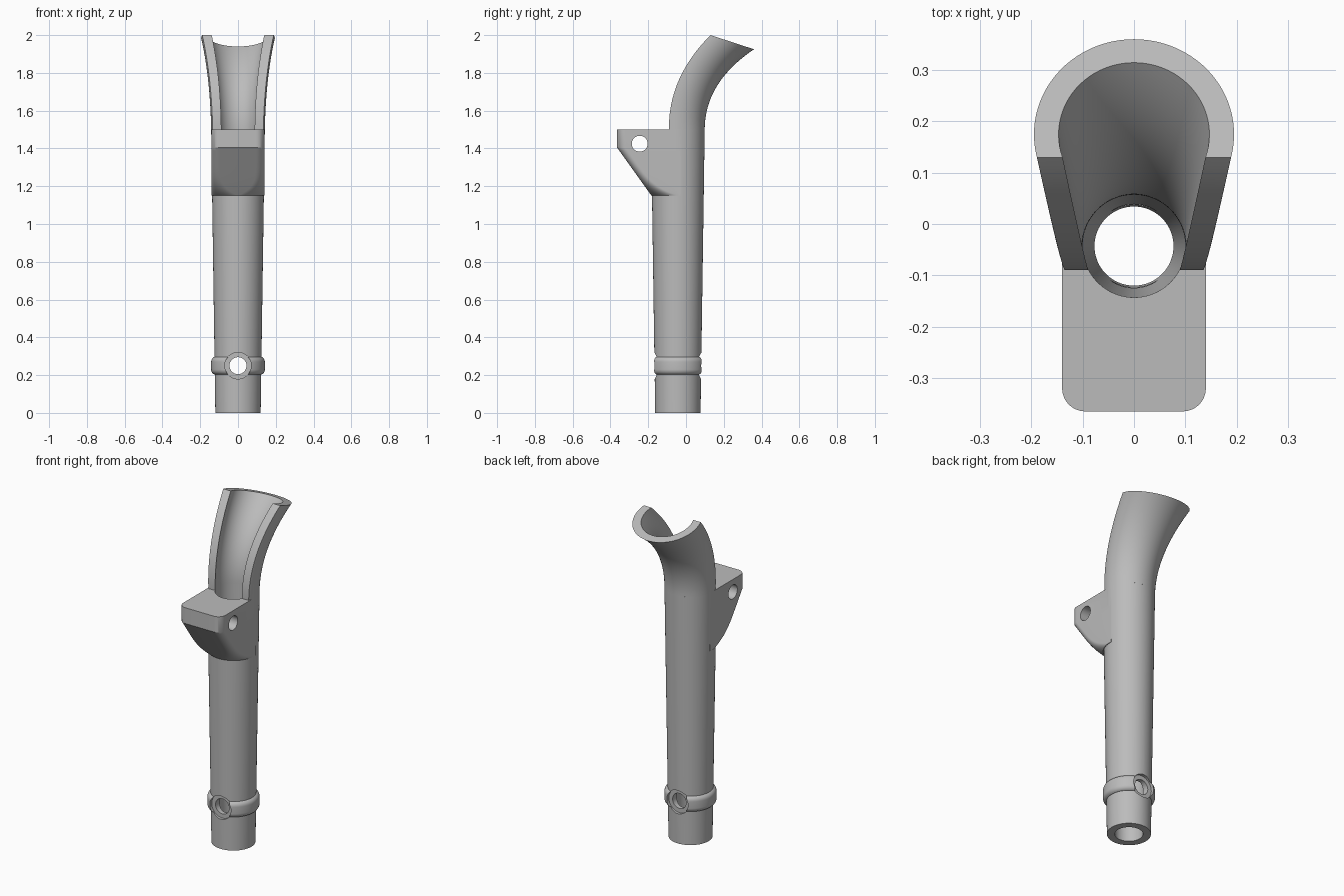
import bpy, bmesh, math
from mathutils import Vector, Matrix

if "Cube" in bpy.data.objects:
    bpy.data.objects.remove(bpy.data.objects["Cube"])

AXIS_Y = -0.043      # tube axis
TOP = 1.5            # top of the full tube
SEG = 96

grey = bpy.data.materials.new("plain grey")
grey.use_nodes = True
grey.diffuse_color = (0.5, 0.5, 0.5, 1)
grey.node_tree.nodes["Principled BSDF"].inputs["Base Color"].default_value = (0.5, 0.5, 0.5, 1)


def loft(name, rings):
    """Closed solid through a list of equally long closed sections."""
    bm = bmesh.new()
    rows = [[bm.verts.new(p) for p in ring] for ring in rings]
    n = len(rows[0])
    for a, b in zip(rows, rows[1:]):
        for i in range(n):
            j = (i + 1) % n
            bm.faces.new((a[i], a[j], b[j], b[i]))
    bm.faces.new(rows[0][::-1])
    bm.faces.new(rows[-1])
    bmesh.ops.recalc_face_normals(bm, faces=bm.faces)
    me = bpy.data.meshes.new(name)
    bm.to_mesh(me)
    bm.free()
    me.materials.append(grey)
    ob = bpy.data.objects.new(name, me)
    bpy.context.collection.objects.link(ob)
    return ob


def turned(name, profile):
    """Solid of revolution about the tube axis from (radius, z) pairs."""
    angles = [2 * math.pi * i / SEG for i in range(SEG)]
    return loft(name, [[(r * math.cos(a), AXIS_Y + r * math.sin(a), z) for a in angles]
                       for r, z in profile])


def rod(name, radius, start, end):
    """Round rod between two points."""
    start, end = Vector(start), Vector(end)
    d = end - start
    bm = bmesh.new()
    turn = d.to_track_quat('Z', 'Y').to_matrix().to_4x4()
    bmesh.ops.create_cone(bm, cap_ends=True, segments=48, radius1=radius, radius2=radius,
                          depth=d.length, matrix=Matrix.Translation((start + end) / 2) @ turn)
    me = bpy.data.meshes.new(name)
    bm.to_mesh(me)
    bm.free()
    me.materials.append(grey)
    ob = bpy.data.objects.new(name, me)
    bpy.context.collection.objects.link(ob)
    return ob


def activate(ob):
    bpy.ops.object.select_all(action='DESELECT')
    ob.select_set(True)
    bpy.context.view_layer.objects.active = ob


def combine(target, tool, operation):
    activate(target)
    mod = target.modifiers.new("combine", 'BOOLEAN')
    mod.object, mod.operation, mod.solver = tool, operation, 'EXACT'
    bpy.ops.object.modifier_apply(modifier=mod.name)
    bpy.data.objects.remove(tool)


def smooth(ob):
    activate(ob)
    bpy.ops.object.shade_smooth_by_angle(angle=math.radians(30))


# Tapered tube with a rounded collar near the foot
def tube_radius(z):
    return 0.12 + 0.022 * z / TOP


collar = []
for k in range(9):                       # lower then upper rounded edge
    a = math.pi / 2 * k / 8
    collar.append((0.117 + 0.025 * math.sin(a), 0.23 - 0.028 * math.cos(a)))
collar += [(r, 0.5 - z) for r, z in reversed(collar)]
collar = [(r, z) for r, z in collar if r > tube_radius(z)]
low, high = collar[0][1], collar[-1][1]
tube = turned("tube", [(tube_radius(0), 0), (tube_radius(low), low)] + collar
              + [(tube_radius(high), high), (tube_radius(TOP), TOP)])


# Front bracket: rounded block whose underside blends into the round tube
def bracket_section(z, front, corner, half=0.14, back=-0.03):
    pts = [(half, back, z)]
    for side in (1, -1):
        for k in range(13):
            a = math.pi / 2 * (k if side == 1 else 12 - k) / 12
            pts.append((side * (half - corner + corner * math.cos(a)),
                        front + corner - corner * math.sin(a), z))
    return pts + [(-half, back, z)]


sections = []
for k in range(25):
    t = (k / 24) ** 1.5
    sections.append(bracket_section(1.15 + 0.255 * t, -0.183 - 0.182 * t,
                                    0.045 + 0.094 * (1 - t) ** 6))
sections.append(bracket_section(TOP, -0.365, 0.045))
bracket = loft("bracket", sections)
combine(tube, bracket, 'UNION')

# Tapered bore, bracket pin hole, cross hole and its counterbores
taper = 0.023 / TOP
bore = turned("bore", [(0.077 + taper * z, z) for z in (-0.1, TOP + 0.1)])
combine(tube, bore, 'DIFFERENCE')
combine(tube, rod("pin_hole", 0.042, (-0.3, -0.245, 1.425), (0.3, -0.245, 1.425)), 'DIFFERENCE')
combine(tube, rod("cross_hole", 0.045, (0, -0.4, 0.25), (0, 0.3, 0.25)), 'DIFFERENCE')
for side in (1, -1):
    combine(tube, rod("counterbore", 0.07, (0, AXIS_Y + side * 0.106, 0.25),
                      (0, AXIS_Y + side * 0.3, 0.25)), 'DIFFERENCE')
smooth(tube)


# Curved open spout: part-ring section swept backwards and flared
def bend(t, p, q, r):
    return Vector(p).lerp(Vector(q), t).lerp(Vector(q).lerp(Vector(r), t), t)


LIP = 0.047          # cut plane lies this far ahead of the section centre
rings = []
for k in range(33):
    t = k / 32
    front = bend(t, (0, -0.09, TOP), (0, -0.095, 1.775), (0, 0.13, 2.0))
    rear = bend(t, (0, 0.099, TOP), (0, 0.10, 1.75), (0, 0.36, 1.925))
    d = (rear - front).normalized()
    centre = front + d * LIP
    outer = (rear - centre).length
    inner = outer - 0.042 - 0.006 * t
    ring = []
    for radius, way in ((outer, 1), (inner, -1)):
        reach = math.pi / 2 + math.asin(LIP / radius)
        for j in range(49):
            a = way * reach * (2 * j / 48 - 1)
            ring.append(centre + Vector((radius * math.sin(a), 0, 0)) + d * radius * math.cos(a))
    rings.append(ring)
spout = loft("spout", rings)
smooth(spout)
